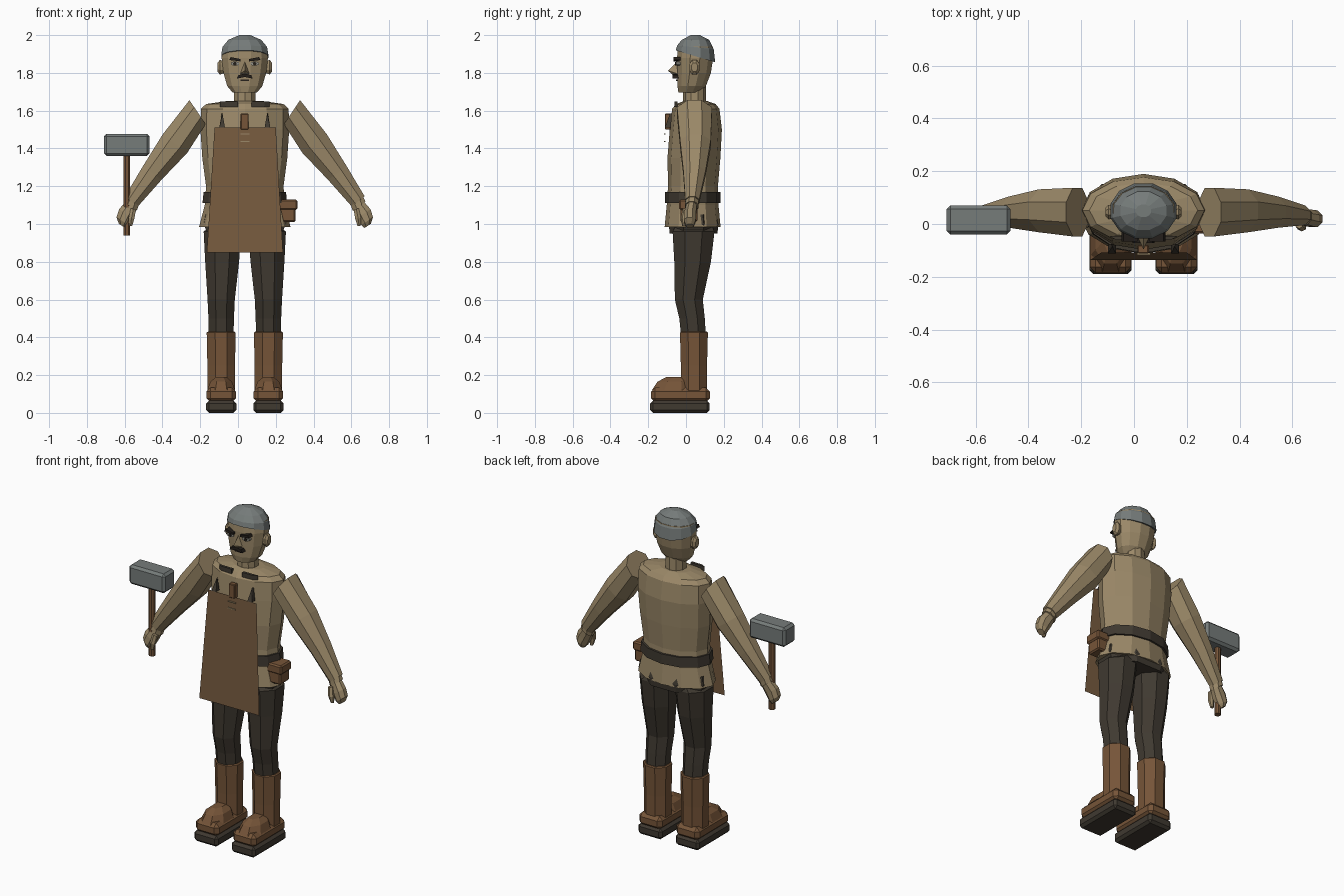
import bpy, bmesh, math
from mathutils import Vector

C = 0.036  # body centre line in x


def material(name, rgb):
    m = bpy.data.materials.new(name)
    m.diffuse_color = (*rgb, 1)
    return m


TAN = material("tan", (0.33, 0.25, 0.14))
APRON = material("apron_brown", (0.185, 0.105, 0.05))
LEATHER = material("leather_brown", (0.18, 0.09, 0.04))
DARK = material("dark_cloth", (0.05, 0.041, 0.03))
GREY = material("grey", (0.18, 0.2, 0.195))
BLACK = material("black_hair", (0.018, 0.014, 0.011))
WHITE = material("eye_grey", (0.3, 0.29, 0.25))


def finish(name, bm, mat):
    bmesh.ops.recalc_face_normals(bm, faces=bm.faces[:])
    me = bpy.data.meshes.new(name)
    bm.to_mesh(me)
    bm.free()
    me.materials.append(mat)
    ob = bpy.data.objects.new(name, me)
    bpy.context.collection.objects.link(ob)
    return ob


def loft(name, mat, rings, n=8, phase=0.5):
    """Skin closed rings, each given as centre, u axis, v axis."""
    bm = bmesh.new()
    loops = []
    for c, u, v in rings:
        ang = [2 * math.pi * (i + phase) / n for i in range(n)]
        loops.append([bm.verts.new(Vector(c) + Vector(u) * math.cos(a) + Vector(v) * math.sin(a))
                      for a in ang])
    for a, b in zip(loops, loops[1:]):
        for i in range(n):
            j = (i + 1) % n
            bm.faces.new((a[i], a[j], b[j], b[i]))
    bm.faces.new(loops[0])
    bm.faces.new(loops[-1])
    return finish(name, bm, mat)


def stack(name, mat, rows, n=8, phase=0.5):
    """Upright loft from rows of x, y, z, x radius, y radius."""
    return loft(name, mat, [((x, y, z), (rx, 0, 0), (0, ry, 0)) for x, y, z, rx, ry in rows], n, phase)


def box(name, mat, lo, hi, bevel=0.0):
    bm = bmesh.new()
    bmesh.ops.create_cube(bm, size=1)
    for v in bm.verts:
        v.co = [(l + h) / 2 + c * (h - l) for l, h, c in zip(lo, hi, v.co)]
    if bevel:
        bmesh.ops.bevel(bm, geom=bm.edges[:], offset=bevel, segments=1, affect='EDGES')
    return finish(name, bm, mat)


def hull(name, mat, points):
    bm = bmesh.new()
    for p in points:
        bm.verts.new(p)
    bmesh.ops.convex_hull(bm, input=bm.verts[:])
    return finish(name, bm, mat)


# Torso with flared shirt hem
stack("shirt", TAN, [
    (C, 0.035, 0.985, 0.242, 0.148), (C, 0.035, 1.10, 0.212, 0.137),
    (C, 0.037, 1.20, 0.205, 0.132), (C, 0.042, 1.35, 0.225, 0.14),
    (C, 0.052, 1.50, 0.235, 0.138), (C, 0.052, 1.61, 0.232, 0.125),
    (C, 0.052, 1.635, 0.205, 0.105), (C, 0.05, 1.65, 0.1, 0.065)], 12, 0)
stack("belt", DARK, [(C, 0.036, z, r, 0.147) for z, r in ((1.11, 0.224), (1.17, 0.218))], 12, 0)
stack("trouser_hips", DARK, [(C, 0.04, 0.95, 0.215, 0.137), (C, 0.04, 1.0, 0.235, 0.142),
                             (C, 0.04, 1.05, 0.225, 0.13)], 8, 0.5)
box("belt_pouch", LEATHER, (0.215, -0.03, 1.01), (0.305, 0.06, 1.1), 0.008)
box("pouch_flap", LEATHER, (0.215, -0.036, 1.075), (0.314, 0.066, 1.13), 0.008)

# Head, neck, hair
stack("neck", TAN, [(C, 0.045, 1.62, 0.062, 0.06), (C, 0.045, 1.73, 0.058, 0.06)], 10)
stack("head", TAN, [
    (C, 0.018, 1.695, 0.066, 0.06), (C, 0.03, 1.73, 0.096, 0.078),
    (C, 0.043, 1.80, 0.117, 0.092), (C, 0.048, 1.88, 0.127, 0.099),
    (C, 0.05, 1.94, 0.12, 0.095)], 12)
hair = [(0.05, 1.888, 0.129, 0.108, 0.3), (0.05, 1.935, 0.122, 0.1, 0.1),
        (0.05, 1.975, 0.09, 0.075, 0.0), (0.05, 2.0, 0.03, 0.025, 0.0)]
loft("hair", GREY, [((C, y, z), (rx, 0, 0), (0, ry, -ry * t)) for y, z, rx, ry, t in hair], 12)

# Face
hull("nose", TAN, [(C, -0.045, 1.86), (C, -0.096, 1.812), (C - 0.026, -0.042, 1.795),
                   (C + 0.026, -0.042, 1.795), (C, -0.07, 1.79), (C, 0.0, 1.82)])
for s, side in ((-1, "right"), (1, "left")):
    X = lambda d: C + s * d
    loft(side + "_ear", TAN, [((X(d), 0.045, 1.83), (0, r, 0), (0, 0, r * 1.4))
                              for d, r in ((0.1, 0.022), (0.132, 0.03), (0.144, 0.018))])
    hull(side + "_eyebrow", BLACK, [(X(dx), y, z) for dx, z in
         ((0.022, 1.861), (0.022, 1.873), (0.083, 1.868), (0.075, 1.884)) for y in (-0.066, -0.03)])
    loft(side + "_eye", WHITE, [((X(0.052), y, 1.849), (0.024, 0, 0), (0, 0, 0.011))
                                for y in (-0.03, -0.054)])
    loft(side + "_pupil", BLACK, [((X(0.052), y, 1.849), (0.01, 0, 0), (0, 0, 0.01))
                                  for y in (-0.05, -0.057)])
    hull(side + "_moustache", BLACK, [(X(dx), y, z) for dx, z in
         ((0, 1.778), (0, 1.796), (0.042, 1.77), (0.034, 1.788)) for y in (-0.072, -0.035)])
box("mouth", BLACK, (C - 0.022, -0.052, 1.758), (C + 0.022, -0.03, 1.764))

# Apron sheet, leaning slightly forward at the hem
bm = bmesh.new()
bm.faces.new([bm.verts.new(p) for p in ((-0.165, -0.136, 0.85), (0.238, -0.136, 0.85),
                                        (0.2, -0.108, 1.51), (-0.124, -0.108, 1.51))])
finish("apron", bm, APRON)
box("apron_tab", LEATHER, (0.014, -0.112, 1.5), (0.056, -0.08, 1.585), 0.004)
for z in (1.435, 1.475):
    box("apron_stitch", TAN, (0.012, -0.117, z), (0.062, -0.109, z + 0.005))

for s, side in ((-1, "right"), (1, "left")):
    X = lambda d: C + s * d
    # Apron straps
    hull(side + "_strap", DARK, [(X(dx), y, z) for dx, y, z in
         ((0.105, -0.112, 1.51), (0.135, -0.112, 1.51), (0.105, -0.08, 1.51), (0.135, -0.08, 1.51),
          (0.118, -0.085, 1.585), (0.122, -0.075, 1.585))])
    hull(side + "_shoulder_strap", DARK, [(X(dx), y, z) for dx, y in
         ((0.035, -0.045), (0.105, -0.06), (0.13, -0.045), (0.035, -0.062)) for z in (1.62, 1.648)])

    # Sleeve, cuff and hand: sections run from the shoulder down
    def limb(name, rows, n=8, phase=0.5):
        rings = []
        for d, y, z, r, ry, tilt in rows:
            a = math.radians(tilt)
            rings.append(((X(d), y, z), (s * r * math.cos(a), 0, r * math.sin(a)), (0, ry, 0)))
        loft(side + "_" + name, TAN, rings, n, phase)

    limb("sleeve", [(0.25, 0.045, 1.592, 0.083, 0.1, 56), (0.37, 0.05, 1.425, 0.088, 0.088, 37),
                    (0.49, 0.045, 1.27, 0.066, 0.064, 36), (0.6, 0.033, 1.12, 0.047, 0.04, 38)])
    limb("cuff", [(0.585, 0.034, 1.145, 0.042, 0.035, 36), (0.605, 0.03, 1.095, 0.045, 0.038, 36)])
    limb("hand", [(0.6, 0.03, 1.1, 0.038, 0.03, 36), (0.63, 0.022, 1.055, 0.046, 0.034, 34),
                  (0.648, 0.02, 1.015, 0.04, 0.034, 33), (0.65, 0.02, 0.99, 0.022, 0.022, 33)])
    limb("thumb", [(0.59, 0.0, 1.08, 0.016, 0.018, 10), (0.6, -0.012, 1.03, 0.018, 0.016, 5),
                   (0.605, -0.01, 0.99, 0.01, 0.01, 0)], 6)

    # Trouser leg
    L = X(0.125)
    stack(side + "_trouser_leg", DARK, [
        (X(0.075), 0.042, 1.02, 0.07, 0.09), (X(0.118), 0.04, 0.96, 0.108, 0.12),
        (X(0.12), 0.035, 0.8, 0.097, 0.105), (L, 0.015, 0.6, 0.078, 0.08),
        (L, 0.032, 0.5, 0.073, 0.073), (L, 0.042, 0.38, 0.07, 0.07)])
    # Boot
    stack(side + "_boot_shaft", LEATHER, [
        (L, 0.042, 0.1, 0.079, 0.075), (L, 0.042, 0.25, 0.079, 0.075),
        (L, 0.042, 0.425, 0.083, 0.08), (L, 0.042, 0.43, 0.076, 0.073)])
    box(side + "_boot_foot", LEATHER, (L - 0.078, -0.185, 0.055), (L + 0.078, 0.127, 0.135), 0.022)
    stack(side + "_boot_instep", LEATHER, [
        (L, -0.07, 0.12, 0.08, 0.12), (L, -0.06, 0.165, 0.062, 0.098),
        (L, -0.04, 0.19, 0.03, 0.07)])
    box(side + "_boot_sole", DARK, (L - 0.08, -0.19, 0.0), (L + 0.08, 0.125, 0.065), 0.015)

# Hammer held upright
stack("hammer_handle", LEATHER, [(-0.588, 0.015, z, 0.019, 0.019) for z in (0.94, 1.38)])
box("hammer_head", GREY, (-0.71, -0.04, 1.36), (-0.468, 0.07, 1.477), 0.014)
